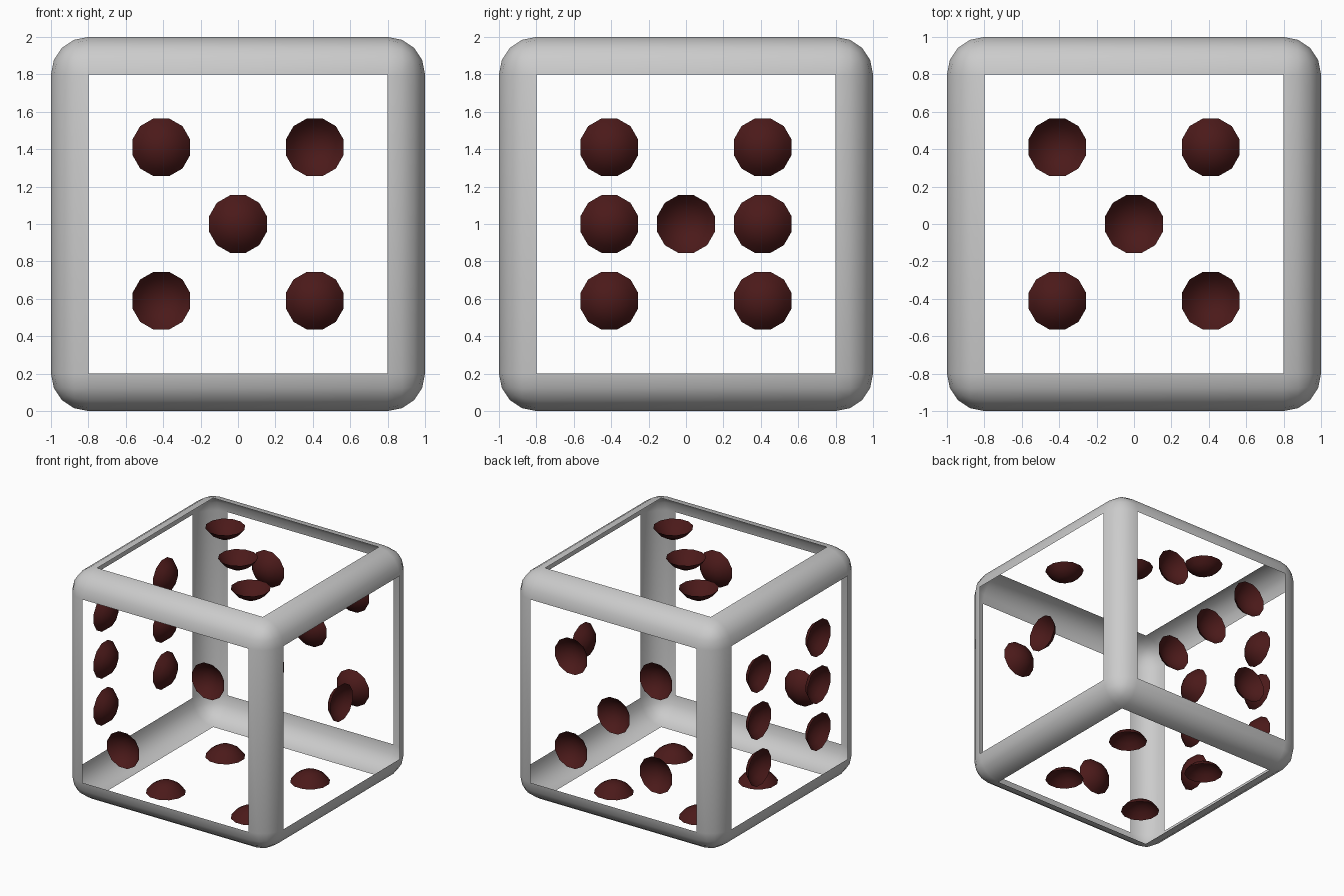
import bpy, bmesh, math
from mathutils import Vector

if "Cube" in bpy.data.objects:
    bpy.data.objects.remove(bpy.data.objects["Cube"])

PIP_R, PIP_DEPTH, SIDES, RINGS = 0.16, 0.095, 12, 3
S = 0.41  # pip spacing from face centre


def finish(bm, name, mat=None):
    me = bpy.data.meshes.new(name)
    bm.to_mesh(me)
    bm.free()
    for p in me.polygons:
        p.use_smooth = True
    ob = bpy.data.objects.new(name, me)
    bpy.context.collection.objects.link(ob)
    if mat:
        me.materials.append(mat)
    return ob


red = bpy.data.materials.new("dark_red")
red.diffuse_color = (0.07, 0.01, 0.01, 1)
red.use_nodes = True
red.node_tree.nodes["Principled BSDF"].inputs["Base Color"].default_value = red.diffuse_color

# Frame: rounded edges of a cube, with the six flat faces left open
bm = bmesh.new()
bmesh.ops.create_cube(bm, size=2)
bmesh.ops.translate(bm, verts=bm.verts, vec=(0, 0, 1))
bmesh.ops.bevel(bm, geom=bm.edges[:], offset=0.2, segments=4, profile=0.5,
                affect='EDGES')
flats = [f for f in bm.faces if f.calc_area() > 1]
bmesh.ops.delete(bm, geom=flats, context='FACES')
finish(bm, "rounded_frame")


# Pips: shallow spherical bowls sunk inwards from each face
def add_bowl(bm, centre, n, u, v):
    R = (PIP_R ** 2 + PIP_DEPTH ** 2) / (2 * PIP_DEPTH)
    top = math.asin(PIP_R / R)
    pole = bm.verts.new(centre - n * PIP_DEPTH)
    prev = None
    for i in range(1, RINGS + 1):
        t = top * i / RINGS
        r, d = R * math.sin(t), R * math.cos(t) - (R - PIP_DEPTH)
        ring = []
        for k in range(SIDES):
            a = 2 * math.pi * (k + 0.5) / SIDES
            ring.append(bm.verts.new(centre - n * d + u * r * math.cos(a)
                                     + v * r * math.sin(a)))
        for k in range(SIDES):
            j = (k + 1) % SIDES
            if prev is None:
                bm.faces.new((pole, ring[k], ring[j]))
            else:
                bm.faces.new((prev[k], ring[k], ring[j], prev[j]))
        prev = ring


X, Y, Z = Vector((1, 0, 0)), Vector((0, 1, 0)), Vector((0, 0, 1))
four = [(-1, -1), (1, -1), (-1, 1), (1, 1)]
# name, outward normal, in-plane axes, pip positions in those axes
faces = [
    ("right_pip", X, Y, Z, [(0, 0)]),
    ("front_pips", -Y, X, Z, [(-1, -1), (1, 1)]),
    ("top_pips", Z, X, Y, [(-1, 1), (0, 0), (1, -1)]),
    ("bottom_pips", -Z, X, Y, four),
    ("back_pips", Y, X, Z, four + [(0, 0)]),
    ("left_pips", -X, Y, Z, four + [(-1, 0), (1, 0)]),
]
for name, n, u, v, spots in faces:
    if u.cross(v).dot(n) < 0:
        u, spots = -u, [(-a, b) for a, b in spots]
    bm = bmesh.new()
    for a, b in spots:
        add_bowl(bm, Z + n + u * a * S + v * b * S, n, u, v)
    finish(bm, name, red)
